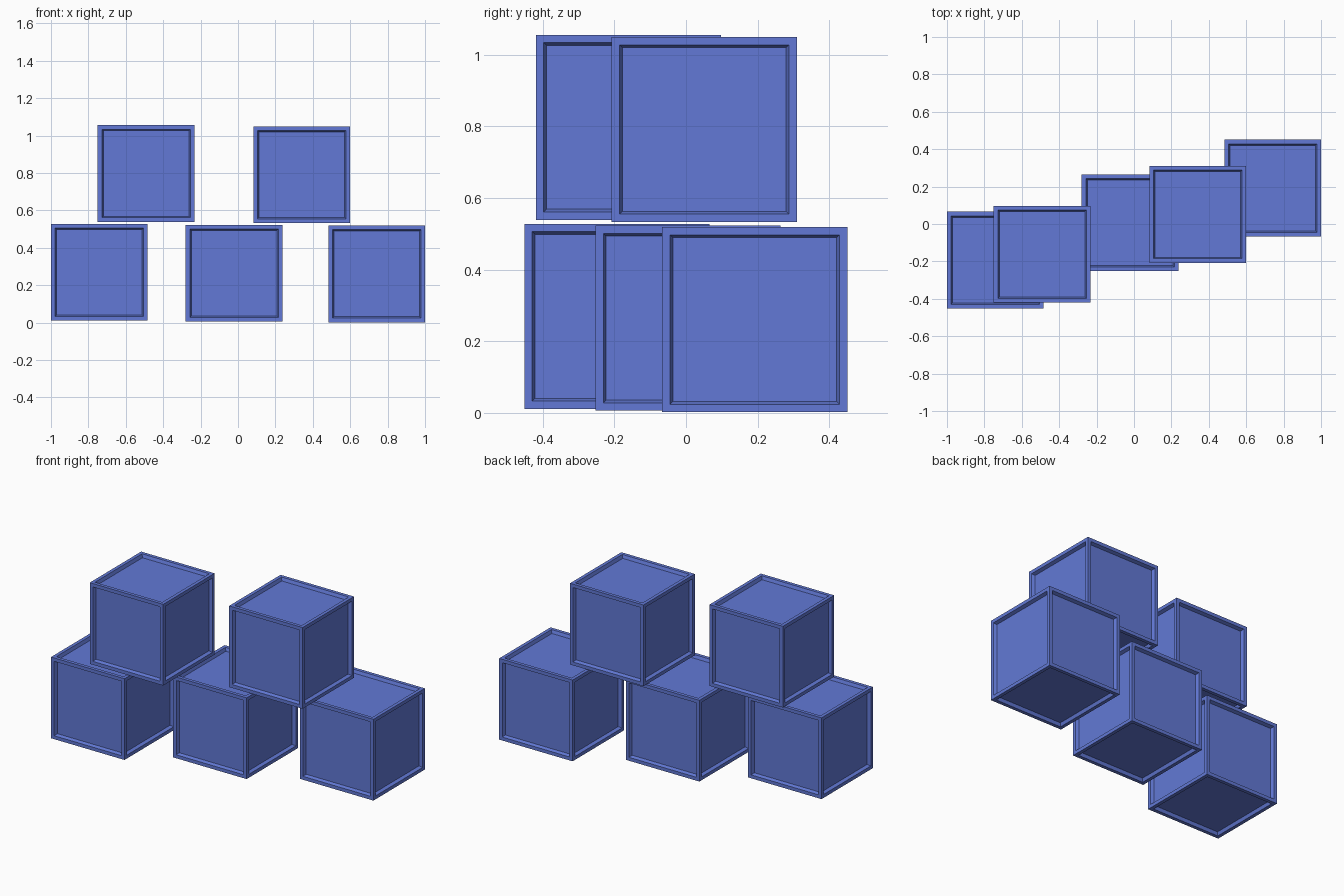
import bpy, bmesh
from mathutils import Vector

if "Cube" in bpy.data.objects:
    bpy.data.objects.remove(bpy.data.objects["Cube"])

SIZE = 0.517      # cube edge
RIM = 0.031       # flat frame width on every face
SLOPE = 0.011     # width of the sloped recess wall
DEPTH = 0.02      # recess depth

blue = bpy.data.materials.new("crate blue")
blue.diffuse_color = (0.122, 0.191, 0.67, 1)
blue.use_nodes = True
blue.node_tree.nodes["Principled BSDF"].inputs["Base Color"].default_value = blue.diffuse_color


def crate(name, x, y, z):
    """Cube with a framed, sunken panel on all six sides; z is its bottom."""
    bm = bmesh.new()
    bmesh.ops.create_cube(bm, size=SIZE)
    panels = list(bm.faces)
    # flat rim, then sloped wall down to the sunken panel
    bmesh.ops.inset_individual(bm, faces=panels, thickness=RIM)
    bmesh.ops.inset_individual(bm, faces=panels, thickness=SLOPE)
    for f in panels:
        c = f.calc_center_median()
        axis = max(range(3), key=lambda i: abs(c[i]))
        n = Vector((0, 0, 0))
        n[axis] = 1 if c[axis] > 0 else -1
        for v in f.verts:
            v.co -= n * DEPTH
    bmesh.ops.recalc_face_normals(bm, faces=bm.faces)
    mesh = bpy.data.meshes.new(name)
    bm.to_mesh(mesh)
    bm.free()
    mesh.materials.append(blue)
    ob = bpy.data.objects.new(name, mesh)
    ob.location = (x, y, z + SIZE / 2)
    bpy.context.collection.objects.link(ob)


# bottom row, stepping back from left to right
crate("lower_crate_left", -0.7415, -0.193, 0.011)
crate("lower_crate_middle", -0.021, 0.006, 0.006)
crate("lower_crate_right", 0.7415, 0.192, 0.002)
# upper row, resting across the gaps
crate("upper_crate_left", -0.4915, -0.161, 0.539)
crate("upper_crate_right", 0.3415, 0.051, 0.533)
